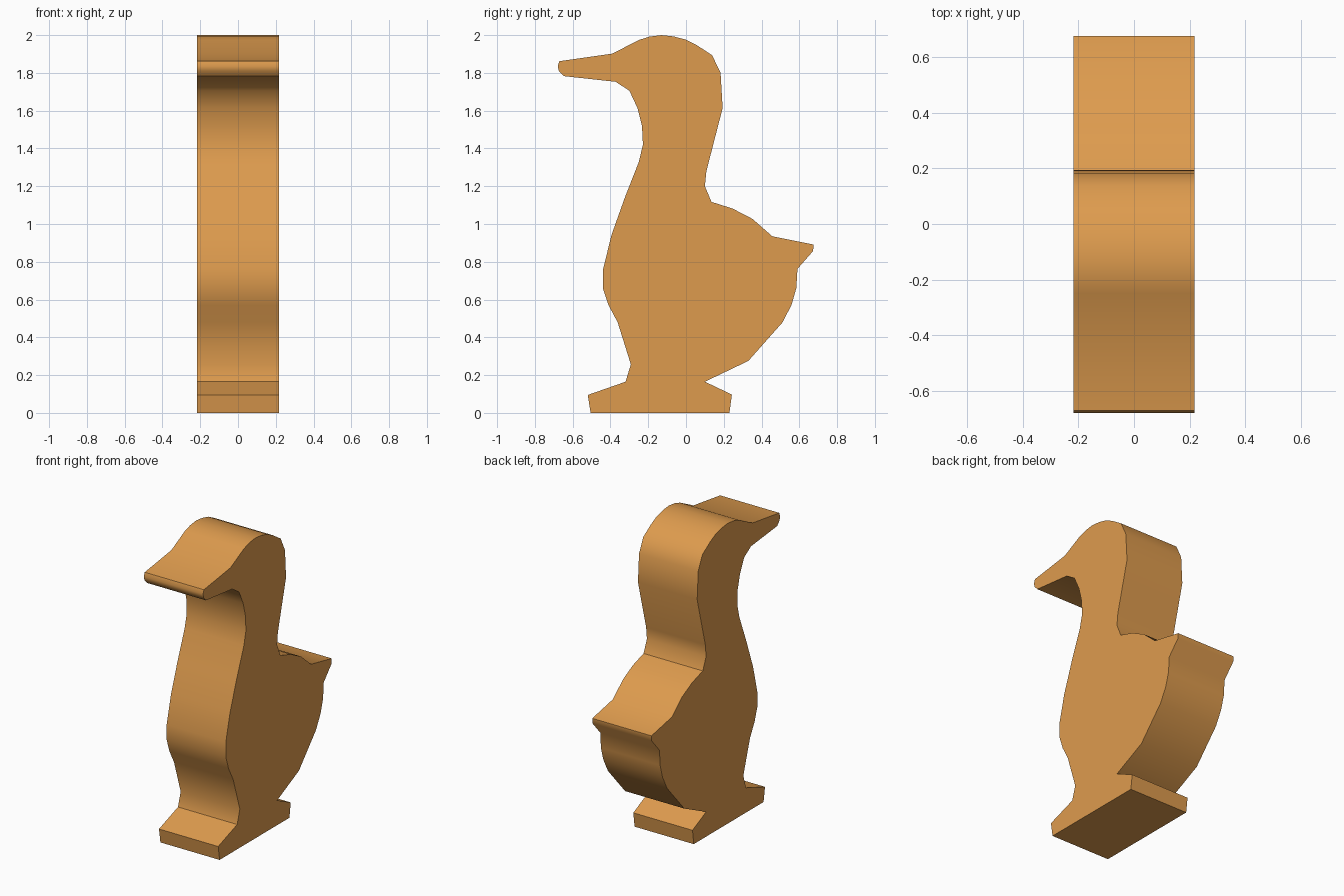
import bpy, bmesh, math

if "Cube" in bpy.data.objects:
    bpy.data.objects.remove(bpy.data.objects["Cube"])

HALF_WIDTH = 0.218

# Side outline (y, z), split by body region, running up the front and down the back
front_foot = [(-0.505, 0), (-0.52, 0.095), (-0.32, 0.165), (-0.292, 0.257)]
chest = [(-0.362, 0.48), (-0.41, 0.57), (-0.44, 0.66), (-0.439, 0.76),
         (-0.395, 0.94), (-0.325, 1.137), (-0.25, 1.328)]
throat = [(-0.228, 1.42), (-0.233, 1.52), (-0.257, 1.614), (-0.30, 1.706), (-0.373, 1.753)]
bill = [(-0.648, 1.783), (-0.673, 1.81), (-0.679, 1.836), (-0.67, 1.862), (-0.39, 1.902)]
head = [(-0.25, 1.974), (-0.193, 1.992), (-0.13, 2.0), (-0.066, 1.993),
        (-0.003, 1.977), (0.055, 1.948), (0.138, 1.894), (0.183, 1.80)]
nape = [(0.194, 1.614), (0.108, 1.28), (0.10, 1.20), (0.135, 1.117)]
back_and_tail = [(0.246, 1.082), (0.352, 1.027), (0.457, 0.935), (0.675, 0.891), (0.673, 0.857)]
rump = [(0.59, 0.762), (0.584, 0.66), (0.558, 0.57), (0.51, 0.478), (0.33, 0.275)]
heel = [(0.10, 0.165), (0.243, 0.097), (0.23, 0)]
outline = (front_foot + chest + throat + bill + head + nape
           + back_and_tail + rump + heel)

# Extrude the outline across x
bm = bmesh.new()
side = bm.faces.new([bm.verts.new((-HALF_WIDTH, y, z)) for y, z in outline])
result = bmesh.ops.extrude_face_region(bm, geom=[side], use_keep_orig=True)
moved = [v for v in result["geom"] if isinstance(v, bmesh.types.BMVert)]
bmesh.ops.translate(bm, verts=moved, vec=(2 * HALF_WIDTH, 0, 0))
bmesh.ops.recalc_face_normals(bm, faces=bm.faces)

mesh = bpy.data.meshes.new("duck_cutout")
bm.to_mesh(mesh)
bm.free()

# Single warm wood colour
wood = bpy.data.materials.new("warm wood")
wood.diffuse_color = (0.73, 0.33, 0.076, 1)
wood.use_nodes = True
wood.node_tree.nodes["Principled BSDF"].inputs["Base Color"].default_value = wood.diffuse_color
mesh.materials.append(wood)

duck = bpy.data.objects.new("duck_cutout", mesh)
bpy.context.collection.objects.link(duck)
bpy.context.view_layer.objects.active = duck
duck.select_set(True)
bpy.ops.object.shade_smooth_by_angle(angle=math.radians(40))
